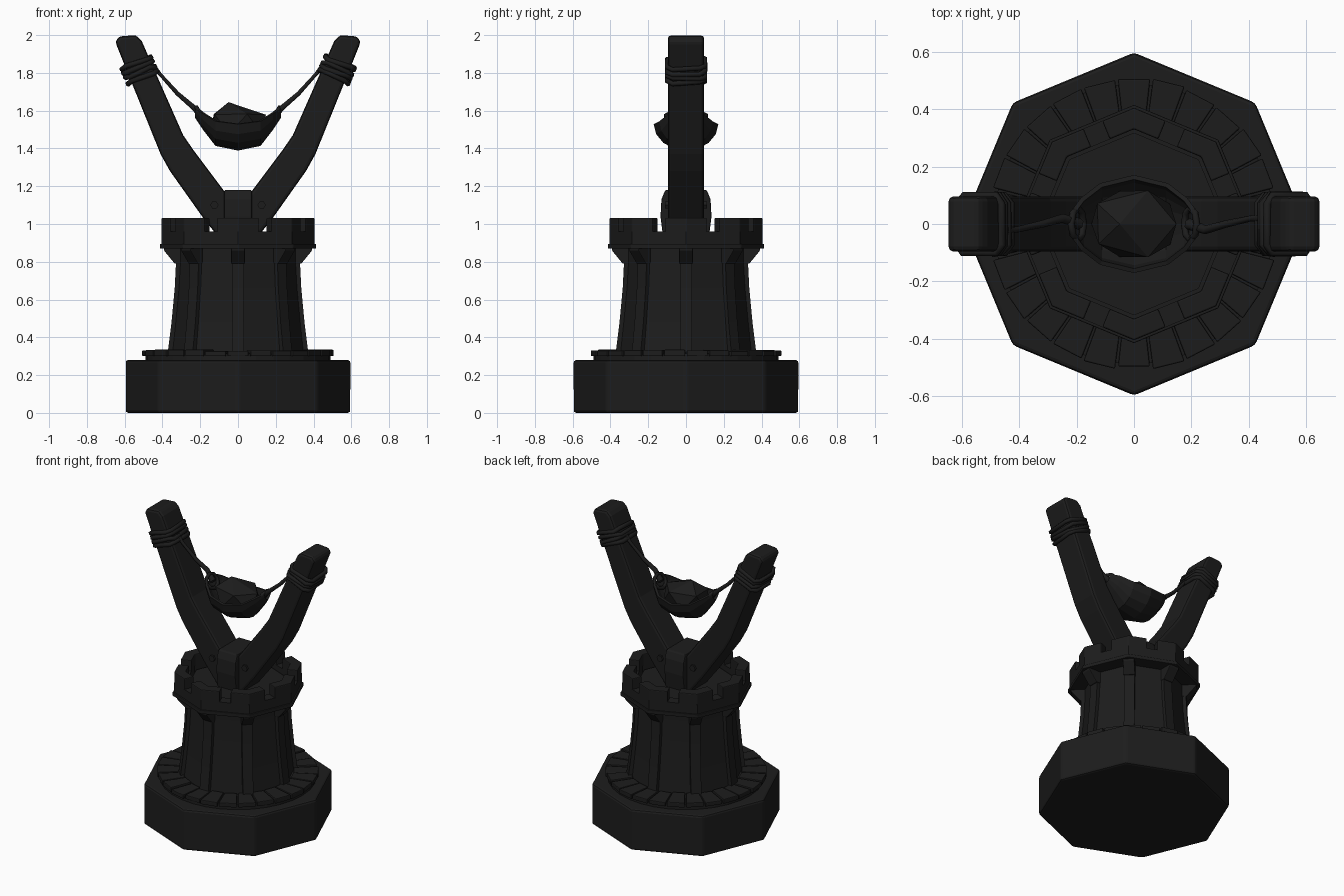
import bpy, bmesh, math, random
from mathutils import Vector

if "Cube" in bpy.data.objects:
    bpy.data.objects.remove(bpy.data.objects["Cube"])

random.seed(3)
dark = bpy.data.materials.new("dark")
dark.diffuse_color = (0.012, 0.012, 0.012, 1)
dark.use_nodes = True
dark.node_tree.nodes["Principled BSDF"].inputs["Base Color"].default_value = dark.diffuse_color


def make(name, verts, faces, bevel=0.0):
    me = bpy.data.meshes.new(name)
    me.from_pydata([tuple(v) for v in verts], [], faces)
    bm = bmesh.new()
    bm.from_mesh(me)
    bmesh.ops.recalc_face_normals(bm, faces=bm.faces)
    bm.to_mesh(me)
    bm.free()
    ob = bpy.data.objects.new(name, me)
    bpy.context.collection.objects.link(ob)
    me.materials.append(dark)
    if bevel:
        m = ob.modifiers.new("bevel", 'BEVEL')
        m.width, m.segments, m.limit_method = bevel, 2, 'ANGLE'
    return ob


def lathe(name, profile, n, closed=False, bevel=0.0):
    """Turn (radius, z) points into an n-sided solid or a hollow ring."""
    k = len(profile)
    verts = [(r * math.cos(2 * math.pi * i / n), r * math.sin(2 * math.pi * i / n), z)
             for i in range(n) for r, z in profile]
    faces = [(i * k + j, (i + 1) % n * k + j, (i + 1) % n * k + (j + 1) % k, i * k + (j + 1) % k)
             for i in range(n) for j in range(k if closed else k - 1)]
    if not closed:
        faces += [[i * k for i in range(n)], [i * k + k - 1 for i in range(n)]]
    return make(name, verts, faces, bevel)


def prism(name, pts, offset, bevel=0.0):
    """Extrude a 3D polygon along an offset vector."""
    pts = [Vector(p) for p in pts]
    n = len(pts)
    verts = pts + [p + Vector(offset) for p in pts]
    faces = [list(range(n)), list(range(n, 2 * n))]
    faces += [(i, (i + 1) % n, n + (i + 1) % n, n + i) for i in range(n)]
    return make(name, verts, faces, bevel)


def rope(name, pts, radius, cyclic=False, widths=None):
    cu = bpy.data.curves.new(name, 'CURVE')
    cu.dimensions, cu.bevel_depth, cu.bevel_resolution = '3D', radius, 1
    cu.use_fill_caps = True
    sp = cu.splines.new('POLY')
    sp.points.add(len(pts) - 1)
    for i, p in enumerate(pts):
        sp.points[i].co = (*p, 1)
        sp.points[i].radius = widths[i] if widths else 1
    sp.use_cyclic_u = cyclic
    ob = bpy.data.objects.new(name, cu)
    bpy.context.collection.objects.link(ob)
    cu.materials.append(dark)
    bpy.ops.object.select_all(action='DESELECT')
    ob.select_set(True)
    bpy.context.view_layer.objects.active = ob
    bpy.ops.object.convert(target='MESH')


# Octagonal base and round step
lathe("base", [(0.597, 0), (0.597, 0.28)], 8, bevel=0.014)
lathe("step", [(0.49, 0.27), (0.49, 0.315)], 32)

# Ring of paving stones
N = 26
for i in range(N):
    a0, a1 = (2 * math.pi * (i + s) / N for s in (0.04, 0.96))
    ro, top = random.uniform(0.498, 0.51), random.uniform(0.327, 0.335)
    prism("paving_stone", [(r * math.cos(a), r * math.sin(a), 0.30)
                           for r, a in ((0.35, a0), (ro, a0), (ro, a1), (0.35, a1))],
          (0, 0, top - 0.30), 0.005)

# Flared tower body, cornice, parapet and floor
lathe("tower", [(0.362, 0.3), (0.343, 0.48), (0.326, 0.66), (0.318, 0.8), (0.318, 0.93)], 8)
lathe("cornice", [(0.31, 0.87), (0.415, 0.87), (0.415, 0.895), (0.31, 0.895)], 8, True, 0.004)
lathe("parapet", [(0.33, 0.88), (0.405, 0.88), (0.405, 0.96), (0.33, 0.96)], 8, True)

for k in range(8):
    a = math.pi / 4 * k
    rad, tan = Vector((math.cos(a), math.sin(a), 0)), Vector((-math.sin(a), math.cos(a), 0))

    # Corner merlons, leaving a notch at the middle of each wall
    def legs(r, gap=0.035):
        corner = rad * r
        ends = []
        for s in (1, -1):
            b = a + s * math.pi / 4
            d = Vector((math.cos(b), math.sin(b), 0)) * r - corner
            ends.append(corner + d.normalized() * (d.length / 2 - gap))
        return ends[0], corner, ends[1]
    o, i = legs(0.405), legs(0.33)
    prism("merlon", [p + Vector((0, 0, 0.95)) for p in (*o, *reversed(i))], (0, 0, 0.083), 0.006)

    # Corner pilaster with a bracket on top
    side = [(0.30, 0.32), (0.372, 0.32), (0.352, 0.48), (0.335, 0.66), (0.328, 0.8), (0.30, 0.8)]
    prism("pilaster", [rad * r - tan * 0.033 + Vector((0, 0, z)) for r, z in side], tan * 0.066)
    side = [(0.30, 0.79), (0.335, 0.79), (0.392, 0.86), (0.392, 0.885), (0.30, 0.885)]
    prism("bracket", [rad * r - tan * 0.036 + Vector((0, 0, z)) for r, z in side], tan * 0.072, 0.004)

# Fork arms with rope bindings, cords and bolts
arm = [(0.0, 0.90), (0.08, 0.90), (0.19, 1.04), (0.36, 1.28), (0.41, 1.37), (0.60, 1.84), (0.65, 1.965),
       (0.63, 1.993), (0.54, 2.0), (0.51, 1.97), (0.46, 1.855), (0.29, 1.47), (0.235, 1.39),
       (0.07, 1.17), (0.0, 1.10)]
for s in (1, -1):
    prism("fork_arm", [(s * x, -0.096, z) for x, z in arm], (0, 0.192, 0), 0.018)
    for j in range(4):
        t = (j - 1.5) * 0.026
        loop = []
        for u, v in ((-.083, -.07), (-.06, -.1), (.06, -.1), (.083, -.07),
                     (.083, .07), (.06, .1), (.06 - .12, .1), (-.083, .07)):
            tilt = 0.008 * random.uniform(-1, 1)
            loop.append((s * (0.523 + .923 * u + .385 * (t + tilt)), v, 1.815 - .385 * u + .923 * (t + tilt)))
        rope("arm_binding", loop, 0.014, True)
    rope("cord", [(s * 0.45, 0.02 * s, 1.835), (s * 0.41, 0.02 * s, 1.79), (s * 0.32, 0, 1.69),
                  (s * 0.25, -0.02 * s, 1.63), (s * 0.19, 0, 1.575)], 0.013, False, [1.4, .8, 1, 1.2, 1.6])
    rope("pouch_tie", [(s * (0.197 + 0.022 * math.sin(q)), 0.055 * math.cos(q), 1.575 + 0.042 * math.sin(q))
                       for q in (2 * math.pi * n / 8 for n in range(8))], 0.012, True)
    for f in (1, -1):
        prism("bolt", [(s * (0.125 + 0.022 * math.cos(q)), f * 0.09, 1.1 + 0.022 * math.sin(q))
                       for q in (math.pi / 3 * n for n in range(6))], (0, f * 0.02, 0))

# Clamp block holding the arms together
prism("clamp", [(-0.073, y, z) for y, z in ((-.12, .92), (-.135, 1.04), (-.13, 1.13), (-.11, 1.18), (.11, 1.18),
                                            (.13, 1.13), (.135, 1.04), (.12, .92))], (0.146, 0, 0), 0.008)

# Leather pouch: arc cross-sections along x
rows = [(0.22, 1.565, 0.03, 1.61), (0.18, 1.505, 0.085, 1.585), (0.115, 1.42, 0.135, 1.545), (0.0, 1.397, 0.163, 1.53)]
rows = [(-x, b, w, r) for x, b, w, r in rows] + rows[-2::-1]
M = 9
verts = []
for x, bot, w, rim in rows:
    for j in range(M):
        c = -1 + 2 * j / (M - 1)
        verts.append((x, w * math.sin(c * math.pi / 2), rim - (rim - bot) * math.cos(c * math.pi / 2)))
faces = [(i * M + j, i * M + j + 1, (i + 1) * M + j + 1, (i + 1) * M + j)
         for i in range(len(rows) - 1) for j in range(M - 1)]
pouch = make("pouch", verts, faces)
m = pouch.modifiers.new("thickness", 'SOLIDIFY')
m.thickness, m.offset = 0.016, 0

# Boulder sitting in the pouch
bm = bmesh.new()
bmesh.ops.create_icosphere(bm, subdivisions=1, radius=1)
for v in bm.verts:
    k = random.uniform(0.94, 1.04)
    v.co = (v.co.x * 0.175 * k, v.co.y * 0.135 * k, v.co.z * 0.115 * k + 1.53)
bm.verts.ensure_lookup_table()
top = max(bm.verts, key=lambda v: v.co.z)
top.co = (-0.05, 0, 1.645)
me = bpy.data.meshes.new("boulder")
bm.to_mesh(me)
bm.free()
me.materials.append(dark)
bpy.context.collection.objects.link(bpy.data.objects.new("boulder", me))
